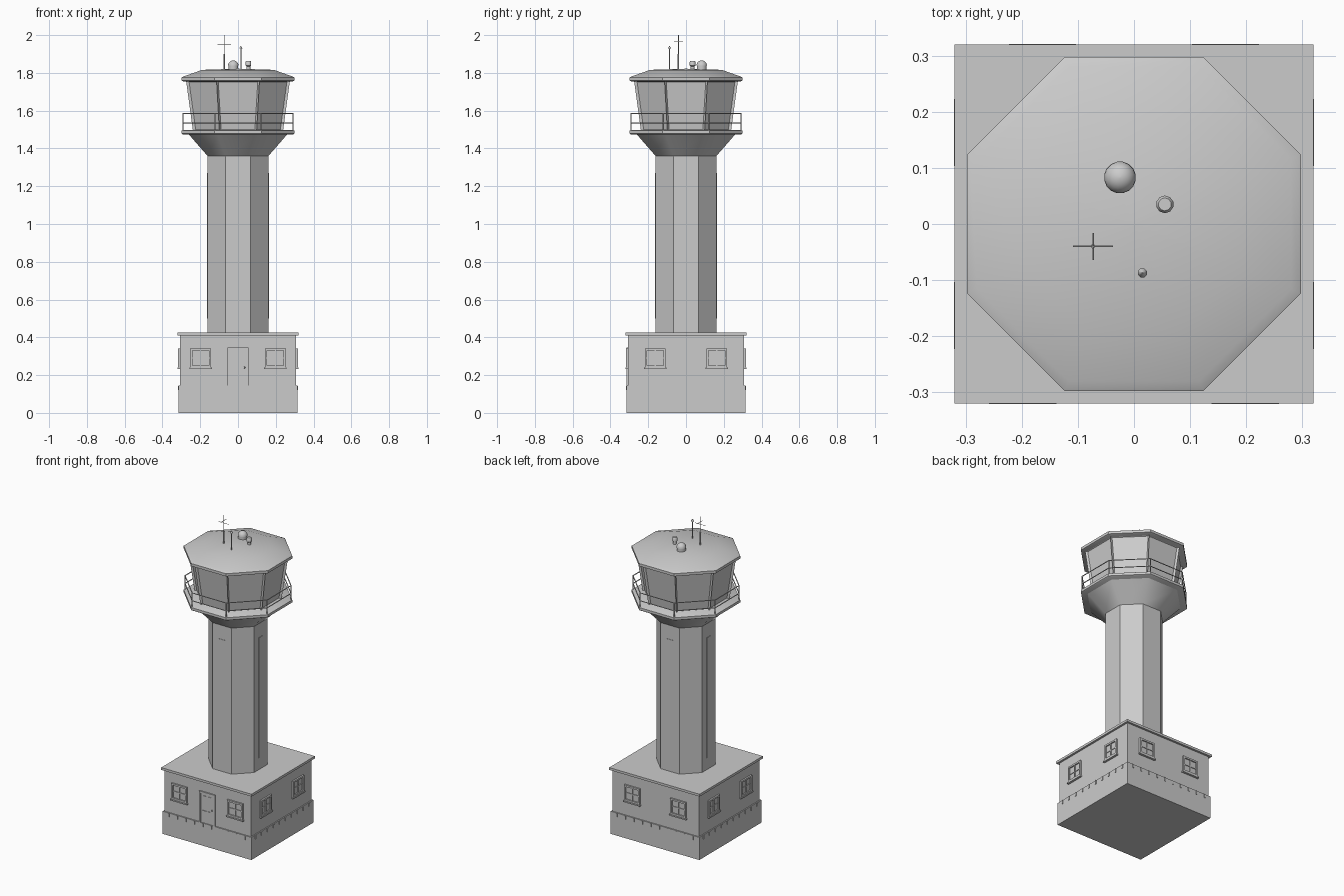
import bpy, bmesh, math
from mathutils import Matrix, Vector

if "Cube" in bpy.data.objects:
    bpy.data.objects.remove(bpy.data.objects["Cube"], do_unlink=True)

mat = bpy.data.materials.new("light grey")
mat.use_nodes = True
GREY = (0.6, 0.6, 0.6, 1)
mat.diffuse_color = GREY
mat.node_tree.nodes["Principled BSDF"].inputs["Base Color"].default_value = GREY


def finish(name, bm):
    bmesh.ops.recalc_face_normals(bm, faces=bm.faces)
    mesh = bpy.data.meshes.new(name)
    bm.to_mesh(mesh)
    bm.free()
    obj = bpy.data.objects.new(name, mesh)
    bpy.context.collection.objects.link(obj)
    mesh.materials.append(mat)
    bpy.ops.object.select_all(action="DESELECT")
    obj.select_set(True)
    bpy.context.view_layer.objects.active = obj
    bpy.ops.object.shade_smooth_by_angle(angle=math.radians(40))
    return obj


def ring(apothem, z, n=8):
    r = apothem / math.cos(math.pi / n)
    return [Vector((r * math.cos((k + 0.5) * math.tau / n),
                    r * math.sin((k + 0.5) * math.tau / n), z)) for k in range(n)]


def loft(bm, profile, centre=(0, 0), n=8):
    """Stack rings of (apothem, z) and cap both ends; returns side faces."""
    off = Vector((*centre, 0))
    rings = [[bm.verts.new(p + off) for p in ring(a, z, n)] for a, z in profile]
    sides = []
    for lo, hi in zip(rings, rings[1:]):
        for k in range(n):
            j = (k + 1) % n
            sides.append(bm.faces.new((lo[k], lo[j], hi[j], hi[k])))
    bm.faces.new(rings[0][::-1])
    bm.faces.new(rings[-1])
    return sides


def solid(name, profile, centre=(0, 0), n=8):
    bm = bmesh.new()
    loft(bm, profile, centre, n)
    return finish(name, bm)


def box(bm, x0, x1, y0, y1, z0, z1, turn=0):
    m = (Matrix.Rotation(turn * math.pi / 2, 4, "Z")
         @ Matrix.Translation(((x0 + x1) / 2, (y0 + y1) / 2, (z0 + z1) / 2))
         @ Matrix.Diagonal((x1 - x0, y1 - y0, z1 - z0, 1)))
    bmesh.ops.create_cube(bm, size=1, matrix=m)


def rod(bm, a, b, r, n=6):
    a, b = Vector(a), Vector(b)
    m = Matrix.Translation((a + b) / 2) @ (b - a).to_track_quat("Z", "Y").to_matrix().to_4x4()
    bmesh.ops.create_cone(bm, cap_ends=True, segments=n, radius1=r, radius2=r,
                          depth=(b - a).length, matrix=m)


# Square ground floor
WALL = 0.307
for name, half, z0, z1 in (("plinth", 0.314, 0, 0.145), ("base_walls", WALL, 0.145, 0.41),
                           ("base_roof", 0.32, 0.41, 0.425)):
    bm = bmesh.new()
    box(bm, -half, half, -half, half, z0, z1)
    finish(name, bm)

# Small brackets along the plinth top
bm = bmesh.new()
for side in range(4):
    for k in range(10):
        u = -0.27 + k * 0.06
        box(bm, u - 0.004, u + 0.004, -0.318, -0.31, 0.12, 0.143, side)
finish("plinth_brackets", bm)


def window(bm, u, side):
    w, z0, z1, t = 0.055, 0.24, 0.342, 0.011
    out, inner = -0.317, -WALL + 0.002
    for s in (-1, 1):
        a, b = sorted((u + s * w, u + s * (w - t)))
        box(bm, a, b, out, inner, z0, z1, side)
    for za, zb in ((z0, z0 + t), (z1 - t, z1)):
        box(bm, u - w + t, u + w - t, out, inner, za, zb, side)
    zm = (z0 + z1) / 2
    box(bm, u - 0.003, u + 0.003, out + 0.003, inner, z0 + t, z1 - t, side)
    box(bm, u - w + t, u + w - t, out + 0.004, inner, zm - 0.003, zm + 0.003, side)
    box(bm, u - w + t, u + w - t, -WALL - 0.002, inner, z0 + t, z1 - t, side)
    box(bm, u - w - 0.005, u + w + 0.005, -0.321, inner, z0 - 0.008, z0, side)


# Two windows on each wall, set wider apart beside the door
bm = bmesh.new()
for side in range(4):
    for s in (-1, 1):
        window(bm, s * (0.198 if side == 0 else 0.163), side)
finish("base_windows", bm)

# Front door: frame, leaf with raised panels, knob
bm = bmesh.new()
for a, b in ((-0.056, -0.044), (0.044, 0.056)):
    box(bm, a, b, -0.315, -0.3, 0.145, 0.345)
box(bm, -0.044, 0.044, -0.315, -0.3, 0.333, 0.345)
finish("door_frame", bm)
bm = bmesh.new()
box(bm, -0.044, 0.044, -0.309, -0.3, 0.145, 0.333)
for a, b in ((-0.034, -0.005), (0.005, 0.026)):
    for z0, z1 in ((0.16, 0.225), (0.25, 0.32)):
        box(bm, a, b, -0.312, -0.3, z0, z1)
finish("door", bm)
bm = bmesh.new()
bmesh.ops.create_uvsphere(bm, u_segments=10, v_segments=6, radius=0.005,
                          matrix=Matrix.Translation((0.035, -0.314, 0.24)))
finish("door_knob", bm)

# Octagonal shaft with thin vertical strips
solid("shaft", [(0.161, 0.42), (0.161, 1.37)])
bm = bmesh.new()
for side in range(4):
    box(bm, -0.022, 0.022, -0.163, -0.155, 0.5, 1.27, side)
finish("shaft_strips", bm)

# Flared support and balcony
solid("flared_support", [(0.161, 1.36), (0.262, 1.476)])
solid("balcony_floor", [(0.293, 1.474), (0.298, 1.478), (0.298, 1.494), (0.293, 1.497)])

# Balcony railing
bm = bmesh.new()
for z in (1.535, 1.585):
    pts = ring(0.291, z)
    for k in range(8):
        rod(bm, pts[k], pts[(k + 1) % 8], 0.003)
for p in ring(0.291, 1.49):
    rod(bm, p, p + Vector((0, 0, 0.097)), 0.003)
finish("balcony_railing", bm)

# Outward-leaning cab with recessed panes
bm = bmesh.new()
panes = loft(bm, [(0.238, 1.49), (0.275, 1.76)])
bmesh.ops.recalc_face_normals(bm, faces=bm.faces)
bmesh.ops.inset_individual(bm, faces=panes, thickness=0.013, depth=-0.012)
finish("control_cab", bm)

# Overhanging roof
solid("cab_roof", [(0.29, 1.755), (0.298, 1.759), (0.298, 1.776), (0.293, 1.779),
                   (0.28, 1.784), (0.19, 1.816), (0.004, 1.822)])

# Roof equipment
dome = [(0.026, 1.81), (0.026, 1.838)]
dome += [(0.028 * math.cos(a), 1.838 + 0.028 * math.sin(a))
         for a in (math.radians(d) for d in range(0, 90, 15))]
solid("radar_dome", dome + [(0.001, 1.866)], (-0.025, 0.083), 16)
solid("roof_vent", [(0.010, 1.81), (0.010, 1.835), (0.015, 1.839), (0.015, 1.858),
                    (0.011, 1.864)], (0.055, 0.035), 10)

bm = bmesh.new()
x, y = -0.073, -0.04
rod(bm, (x, y, 1.81), (x, y, 1.9), 0.004, 8)
rod(bm, (x, y, 1.9), (x, y, 2.0), 0.002, 8)
rod(bm, (x - 0.036, y, 1.95), (x + 0.036, y, 1.95), 0.0015)
rod(bm, (x, y - 0.024, 1.965), (x, y + 0.024, 1.965), 0.0015)
finish("tall_antenna", bm)

bm = bmesh.new()
rod(bm, (0.015, -0.087, 1.81), (0.015, -0.087, 1.932), 0.003, 8)
loft(bm, [(0.008, 1.928), (0.008, 1.932), (0.001, 1.942)], (0.015, -0.087))
finish("short_antenna", bm)
